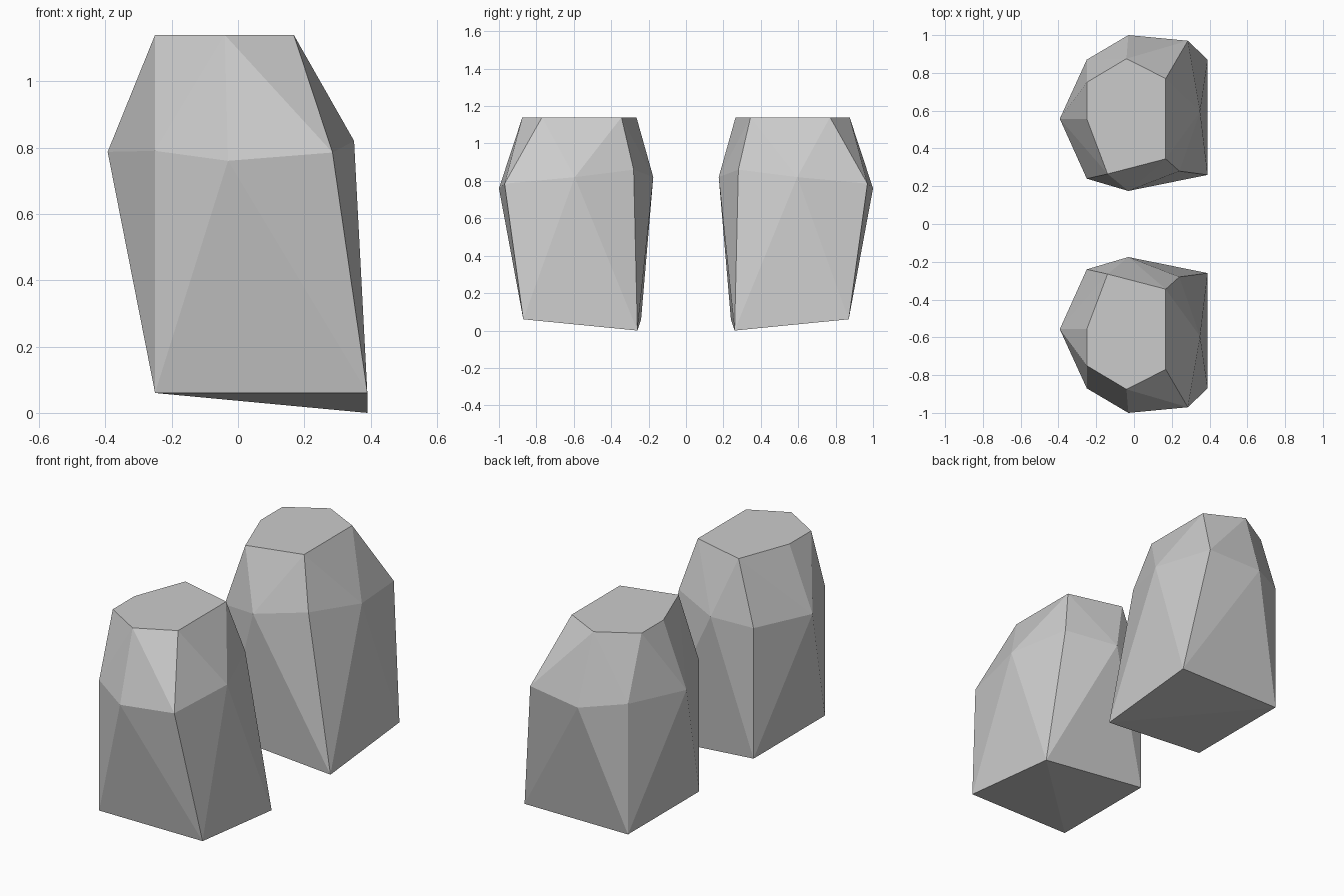
import bpy
import bmesh

if "Cube" in bpy.data.objects:
    bpy.data.objects.remove(bpy.data.objects["Cube"])

# Cross-sections of one faceted block, listed around its outline
BASE = [(-0.25, 0.87, 0.06), (0.39, 0.87, 0.06), (0.39, 0.26, 0.0), (-0.25, 0.24, 0.06)]
SHOULDER = [(-0.25, 0.87, 0.79), (-0.03, 1.0, 0.76), (0.285, 0.97, 0.785), (0.35, 0.595, 0.82),
            (0.24, 0.28, 0.86), (-0.03, 0.175, 0.82), (-0.25, 0.24, 0.79), (-0.393, 0.557, 0.787)]
CROWN = [(-0.25, 0.75, 1.14), (-0.04, 0.875, 1.14), (0.168, 0.77, 1.14),
         (0.168, 0.345, 1.14), (-0.14, 0.265, 1.14), (-0.25, 0.557, 1.14)]


def faceted_block(name, side):
    """Skin the three sections; side = 1 or -1 mirrors across y."""
    bm = bmesh.new()
    for x, y, z in BASE + SHOULDER + CROWN:
        bm.verts.new((x, y * side, z))
    bmesh.ops.convex_hull(bm, input=bm.verts[:])
    # Merge coplanar triangles into clean facets
    bmesh.ops.dissolve_limit(bm, angle_limit=0.01, verts=bm.verts[:], edges=bm.edges[:])
    bmesh.ops.recalc_face_normals(bm, faces=bm.faces[:])
    mesh = bpy.data.meshes.new(name)
    bm.to_mesh(mesh)
    bm.free()
    obj = bpy.data.objects.new(name, mesh)
    bpy.context.collection.objects.link(obj)
    return obj


# Mirrored pair of blocks
faceted_block("back_block", 1)
faceted_block("front_block", -1)
